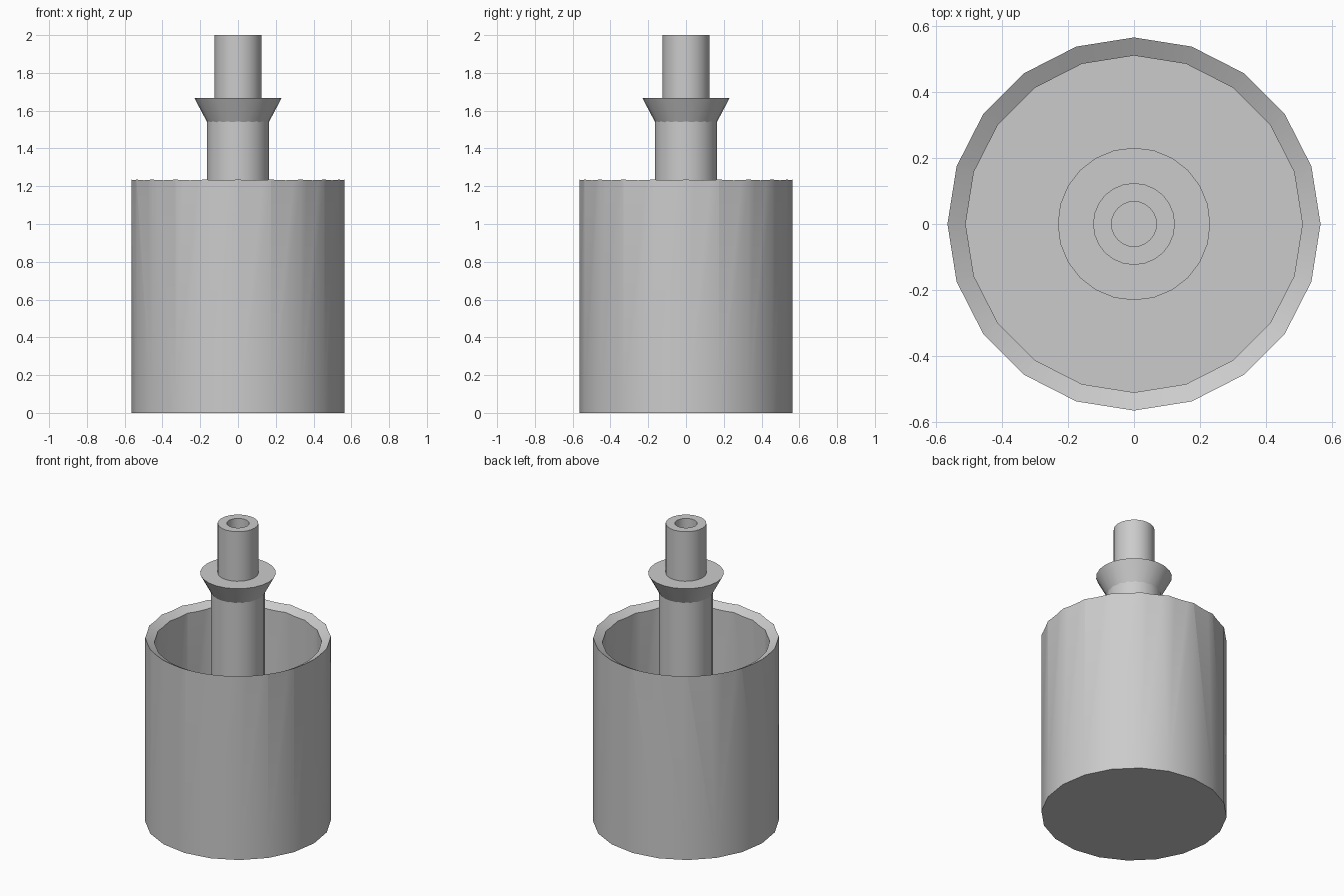
import bpy, bmesh, math

old = bpy.data.objects.get("Cube")
if old:
    bpy.data.objects.remove(old, do_unlink=True)

grey = bpy.data.materials.new("plain_grey")
grey.use_nodes = True
grey.diffuse_color = (0.6, 0.6, 0.6, 1)
grey.node_tree.nodes["Principled BSDF"].inputs["Base Color"].default_value = (0.6, 0.6, 0.6, 1)


def lathe(name, profile, sides=20):
    """Turn a closed (radius, height) profile around the z axis."""
    bm = bmesh.new()
    verts = [bm.verts.new((r, 0, z)) for r, z in profile]
    edges = [bm.edges.new(pair) for pair in zip(verts, verts[1:])]
    bmesh.ops.spin(bm, geom=verts + edges, cent=(0, 0, 0), axis=(0, 0, 1),
                   angle=math.tau, steps=sides, use_duplicate=False)
    bmesh.ops.remove_doubles(bm, verts=bm.verts[:], dist=0.0005)
    bmesh.ops.recalc_face_normals(bm, faces=bm.faces[:])
    mesh = bpy.data.meshes.new(name)
    bm.to_mesh(mesh)
    bm.free()
    mesh.materials.append(grey)
    obj = bpy.data.objects.new(name, mesh)
    bpy.context.collection.objects.link(obj)
    return obj


def select_only(obj):
    bpy.ops.object.select_all(action="DESELECT")
    obj.select_set(True)
    bpy.context.view_layer.objects.active = obj


# Open cup with a thin floor
cup = lathe("cup", [(0, 0), (0.565, 0), (0.565, 1.27), (0.51, 1.27), (0.51, 0.06), (0, 0.06)])

# Round funnel cut that bevels the rim inward
cutter = lathe("rim_cutter", [(0, 0.927), (0.7, 1.309), (0, 1.309)], 80)
cut = cup.modifiers.new("rim_cut", "BOOLEAN")
cut.operation = "DIFFERENCE"
cut.solver = "EXACT"
cut.object = cutter
select_only(cup)
bpy.ops.object.modifier_apply(modifier=cut.name)
bpy.data.objects.remove(cutter, do_unlink=True)

# Central stem, flared collar and hollow nozzle
stem = lathe("stem", [(0, 0.05), (0.165, 0.05), (0.165, 1.65), (0, 1.65)])
collar = lathe("collar", [(0, 1.525), (0.156, 1.525), (0.231, 1.667), (0, 1.667)], 24)
nozzle = lathe("nozzle", [(0, 1.64), (0.124, 1.64), (0.124, 2.0), (0.068, 2.0),
                          (0.068, 1.68), (0, 1.68)], 24)

for part in (cup, stem, collar, nozzle):
    select_only(part)
    bpy.ops.object.shade_smooth_by_angle(angle=math.radians(25))
